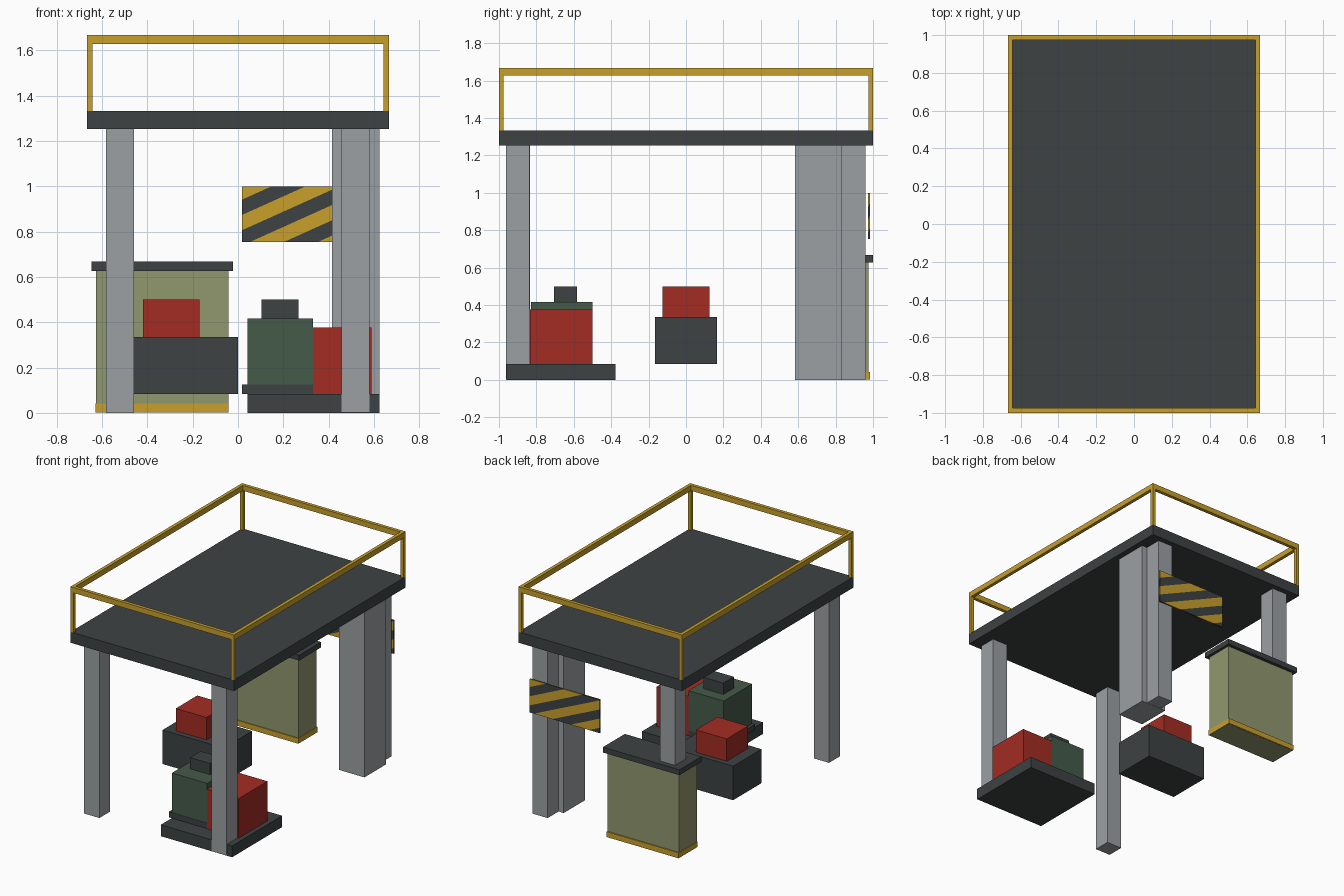
import bpy, bmesh
from mathutils import Vector

if "Cube" in bpy.data.objects:
    bpy.data.objects.remove(bpy.data.objects["Cube"])


def material(name, rgb):
    """Flat colour given as sRGB bytes, stored linear."""
    lin = [((c / 255 + 0.055) / 1.055) ** 2.4 for c in rgb]
    m = bpy.data.materials.new(name)
    m.diffuse_color = (*lin, 1)
    m.use_nodes = True
    m.node_tree.nodes["Principled BSDF"].inputs["Base Color"].default_value = m.diffuse_color
    return m


DARK = material("dark_slate", (61, 66, 67))
GREY = material("steel_grey", (156, 160, 163))
YELLOW = material("safety_yellow", (200, 160, 44))
RED = material("red", (163, 44, 35))
GREEN = material("dark_green", (69, 91, 74))
OLIVE = material("olive", (145, 151, 110))


def finish(name, bm, mats):
    me = bpy.data.meshes.new(name)
    bm.to_mesh(me)
    bm.free()
    for m in mats:
        me.materials.append(m)
    ob = bpy.data.objects.new(name, me)
    bpy.context.collection.objects.link(ob)
    return ob


def box_mesh(x, y, z):
    bm = bmesh.new()
    bmesh.ops.create_cube(bm, size=1)
    for v in bm.verts:
        v.co = [(a + b) / 2 + c * (b - a) for (a, b), c in zip((x, y, z), v.co)]
    return bm


def box(name, mat, x, y, z):
    return finish(name, box_mesh(x, y, z), [mat])


# Deck
X, T = 0.667, 0.025
box("deck", DARK, (-X, X), (-1, 1), (1.253, 1.333))

# Railing: corner posts and top bars
for sx, side in ((-1, "left"), (1, "right")):
    xs = sorted((sx * X, sx * (X - T)))
    for sy, end in ((-1, "front"), (1, "back")):
        ys = sorted((sy, sy * (1 - T)))
        box(f"rail_post_{end}_{side}", YELLOW, xs, ys, (1.333, 1.627))
    box(f"rail_bar_{side}", YELLOW, xs, (-1, 1), (1.627, 1.667))
for sy, end in ((-1, "front"), (1, "back")):
    ys = sorted((sy, sy * (1 - T)))
    box(f"rail_bar_{end}", YELLOW, (-X + T, X - T), ys, (1.627, 1.667))

# Legs (the two that stand inside other parts start just above the ground)
for name, x0, y0, z0 in (("front_left", -0.583, -0.96, 0), ("front_right", 0.457, -0.962, 0.003),
                         ("back_left", -0.583, 0.835, 0.05), ("back_right", 0.457, 0.835, 0)):
    box(f"leg_{name}", GREY, (x0, x0 + 0.124), (y0, y0 + 0.125), (z0, 1.253))
box("thick_pillar", GREY, (0.415, 0.624), (0.583, 0.833), (0, 1.253))

# Machine group at the front right
box("machine_base", DARK, (0.042, 0.624), (-0.96, -0.377), (0, 0.084))
box("red_machine", RED, (0.33, 0.59), (-0.835, -0.5), (0.084, 0.376))
box("green_machine_foot", DARK, (0.018, 0.345), (-0.832, -0.502), (0.084, 0.125))
box("green_machine", GREEN, (0.042, 0.33), (-0.83, -0.5), (0.125, 0.417))
box("green_machine_cap", DARK, (0.104, 0.268), (-0.707, -0.584), (0.417, 0.5))

# Machine in the middle
box("middle_block", DARK, (-0.5, 0), (-0.165, 0.165), (0.084, 0.335))
box("middle_red_block", RED, (-0.42, -0.17), (-0.125, 0.125), (0.335, 0.5))

# Cabinet at the back left
box("cabinet_body", OLIVE, (-0.626, -0.043), (0.768, 0.975), (0.001, 0.627))
box("cabinet_lid", DARK, (-0.647, -0.022), (0.745, 1.0), (0.627, 0.667))
box("cabinet_kick_strip", YELLOW, (-0.628, -0.041), (0.762, 0.983), (0.002, 0.042))

# Hazard sign: two thin plates, each cut along its diagonal stripe edges
X0, X1, Z0, Z1 = 0.017, 0.588, 0.753, 1.0
SLOPE, PERIOD = 0.45, 0.3


def hazard_plate(name, ys, flip):
    bm = box_mesh((X0, X1), ys, (Z0, Z1))
    sign = -1 if flip else 1
    start = X0 + X1 if flip else 0
    for k in range(-6, 6):
        u = 0.2 + k * PERIOD / 2
        bmesh.ops.bisect_plane(bm, geom=bm.verts[:] + bm.edges[:] + bm.faces[:],
                               plane_co=Vector((start + sign * u, 0, Z0)),
                               plane_no=Vector((sign, 0, -1 / SLOPE)).normalized())
    for f in bm.faces:
        c = f.calc_center_median()
        s = sign * (c.x - start) - (c.z - Z0) / SLOPE
        f.material_index = 1 if (s - 0.2) % PERIOD < PERIOD / 2 else 0
    finish(name, bm, [YELLOW, DARK])


hazard_plate("hazard_sign_front", (0.973, 0.978), False)
hazard_plate("hazard_sign_back", (0.978, 0.983), True)
